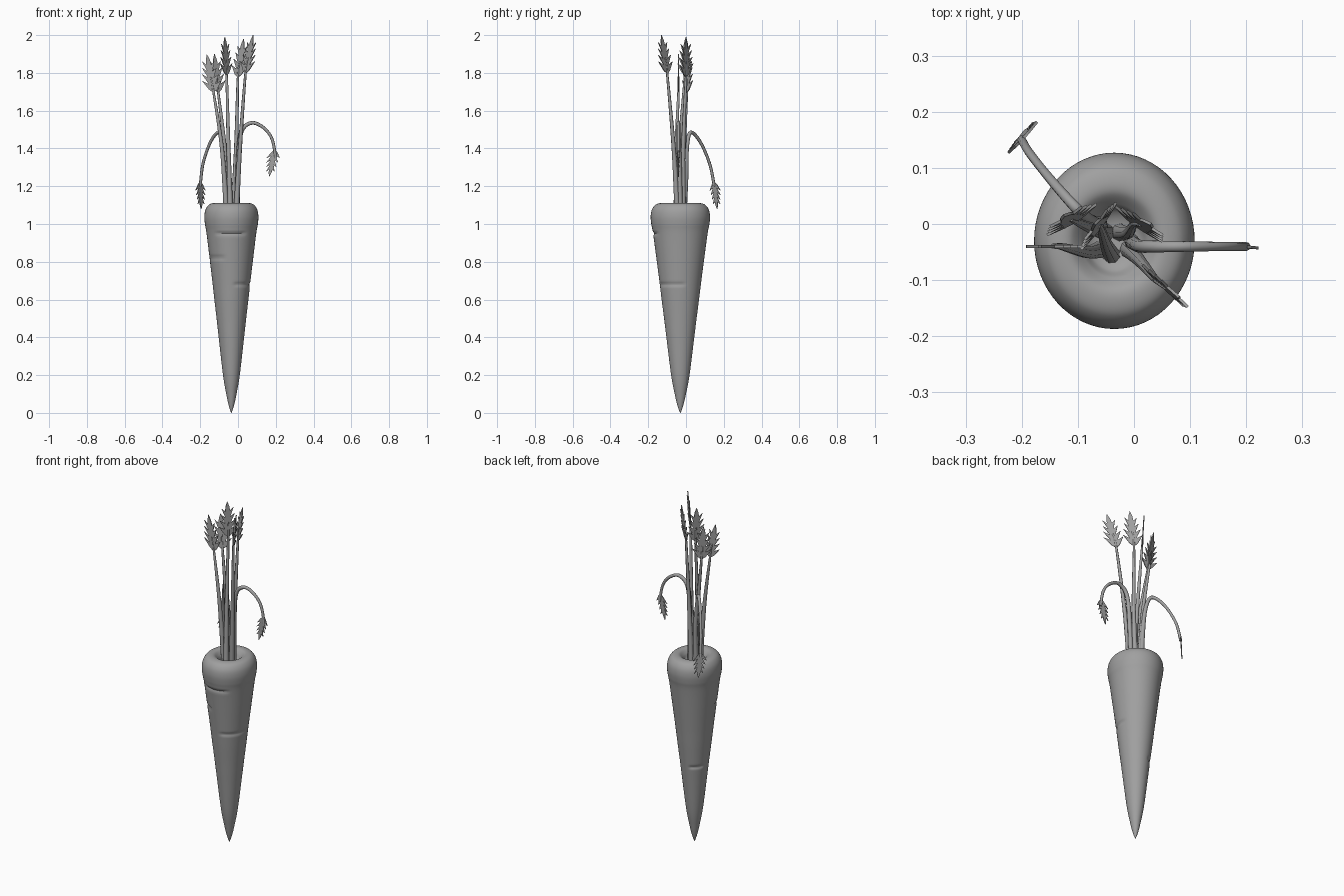
import bpy, bmesh, math
from mathutils import Vector

if "Cube" in bpy.data.objects:
    bpy.data.objects.remove(bpy.data.objects["Cube"])

grey = bpy.data.materials.new("plain_grey")
grey.use_nodes = True
grey.diffuse_color = (0.35, 0.35, 0.35, 1)
grey.node_tree.nodes["Principled BSDF"].inputs["Base Color"].default_value = grey.diffuse_color


def finish(name, bm):
    mesh = bpy.data.meshes.new(name)
    bmesh.ops.recalc_face_normals(bm, faces=bm.faces)
    bm.to_mesh(mesh)
    bm.free()
    mesh.materials.append(grey)
    obj = bpy.data.objects.new(name, mesh)
    bpy.context.collection.objects.link(obj)
    return obj


def select(obj):
    bpy.ops.object.select_all(action='DESELECT')
    obj.select_set(True)
    bpy.context.view_layer.objects.active = obj


def spline(pts, steps):
    """Smooth path through the points."""
    pts = [Vector(p) for p in pts]
    ext = [pts[0]] + pts + [pts[-1]]
    out = []
    for a, b, c, d in zip(ext, ext[1:], ext[2:], ext[3:]):
        for k in range(steps):
            t = k / steps
            out.append(0.5 * (2 * b + (c - a) * t + (2 * a - 5 * b + 4 * c - d) * t * t
                              + (3 * b - a - 3 * c + d) * t ** 3))
    return out + [pts[-1]]


# Root: tapered lathe with a dimpled crown and partial creases
CENTRE = Vector((-0.035, -0.03, 0))
RX, RY, SIDES = 0.143, 0.157, 64
PROFILE = [(0.01, 0), (0.1, 0.04), (0.19, 0.1), (0.31, 0.2), (0.47, 0.4), (0.54, 0.49),
           (0.63, 0.6), (0.7, 0.69), (0.8, 0.81), (0.92, 0.95), (0.98, 1.0), (1, 1.04),
           (0.96, 1.075), (0.85, 1.1), (0.7, 1.11), (0.55, 1.108), (0.42, 1.09),
           (0.33, 1.07), (0.2, 1.06), (0.01, 1.058)]
# Each crease: height, middle angle, half spread in degrees
CREASES = [(0.95, -92, 40), (0.82, 215, 40), (0.68, -35, 52), (0.47, 135, 32)]


def crease_depth(z, angle):
    depth = 0
    for height, middle, spread in CREASES:
        off = abs((math.degrees(angle) - middle + 180) % 360 - 180) / spread
        if off < 1:
            depth += 0.04 * min(1, 4 * (1 - off)) * math.exp(-((z - height) / 0.008) ** 2)
    return depth


bm = bmesh.new()
rings = []
for r, z in spline(PROFILE, 12):
    ring = []
    for i in range(SIDES):
        a = 2 * math.pi * i / SIDES
        s = r - (crease_depth(z, a) if z < 1 and r > 0.45 else 0)
        ring.append(bm.verts.new(CENTRE + Vector((RX * s * math.cos(a), RY * s * math.sin(a), z))))
    rings.append(ring)
for low, high in zip(rings, rings[1:]):
    for i in range(SIDES):
        j = (i + 1) % SIDES
        bm.faces.new((low[i], low[j], high[j], high[i]))
bm.faces.new(rings[0])
bm.faces.new(rings[-1])
root = finish("root", bm)
select(root)
bpy.ops.object.shade_smooth_by_angle(angle=math.radians(50))


# Stem: round tapering tube along a path
def stem(name, pts, thick=0.015, thin=0.006):
    curve = bpy.data.curves.new(name, 'CURVE')
    curve.dimensions = '3D'
    curve.bevel_depth = 1
    curve.bevel_resolution = 2
    curve.use_fill_caps = True
    path = spline(pts, 6)
    line = curve.splines.new('POLY')
    line.points.add(len(path) - 1)
    for i, (point, co) in enumerate(zip(line.points, path)):
        point.co = (*co, 1)
        point.radius = thick + (thin - thick) * min(1, 1.4 * i / len(path))
    curve.materials.append(grey)
    obj = bpy.data.objects.new(name, curve)
    bpy.context.collection.objects.link(obj)
    select(obj)
    bpy.ops.object.convert(target='MESH')
    bpy.ops.object.shade_smooth_by_angle(angle=math.radians(50))


# Leaf: thin barbed plate from base to tip, spread along a width direction
def leaf(name, base, tip, across, width):
    base, axis = Vector(base), Vector(tip) - Vector(base)
    across = Vector((*across, 0)).normalized() * width
    half = [(0.12, 0)]
    for i in range(4):
        t = 0.06 + 0.17 * i
        half += [(0.42 - 0.04 * i, t), (1 - 0.12 * i, t + 0.24), (0.38 - 0.04 * i, t + 0.15)]
    half.append((0.2, 0.85))
    outline = half + [(0, 1)] + [(-w, t) for w, t in reversed(half)]
    bm = bmesh.new()
    bm.faces.new([bm.verts.new(base + across * w + axis * t) for w, t in outline])
    obj = finish(name, bm)
    solid = obj.modifiers.new("thickness", 'SOLIDIFY')
    solid.thickness = 0.005
    solid.offset = 0


# Upright shoots: stem foot, middle, leaf base, leaf tip, leaf width direction
UPRIGHT = {
    "left_outer": ((-0.06, -0.045, 1.05), (-0.085, -0.05, 1.4), (-0.13, -0.04, 1.7), (-0.165, -0.04, 1.9), (1, 0)),
    "left_inner": ((-0.05, -0.015, 1.05), (-0.07, -0.01, 1.4), (-0.105, 0.005, 1.7), (-0.125, 0.015, 1.9), (0.8, 0.5)),
    "middle": ((-0.04, -0.055, 1.05), (-0.05, -0.035, 1.4), (-0.06, -0.005, 1.79), (-0.07, 0.0, 1.99), (0.6, 0.8)),
    "right_inner": ((-0.025, -0.015, 1.05), (-0.01, -0.015, 1.4), (0.0, 0.0, 1.78), (0.03, 0.0, 1.98), (0.8, -0.6)),
    "right_outer": ((-0.01, -0.045, 1.05), (0.01, -0.065, 1.4), (0.04, -0.1, 1.8), (0.08, -0.13, 2.0), (1, -1)),
}
for name, (foot, middle, base, tip, across) in UPRIGHT.items():
    stem(name + "_stem", [foot, middle, base, Vector(base).lerp(Vector(tip), 0.4)], 0.016, 0.005)
    leaf(name + "_leaf", base, tip, across, 0.052)

# Drooping shoots
stem("left_drooping_stem", [(-0.06, -0.01, 1.05), (-0.06, 0.0, 1.25), (-0.075, 0.005, 1.41),
                            (-0.1, 0.025, 1.485), (-0.145, 0.075, 1.435), (-0.185, 0.125, 1.32),
                            (-0.2, 0.15, 1.2)], 0.014, 0.008)
leaf("left_drooping_leaf", (-0.2, 0.15, 1.22), (-0.195, 0.165, 1.08), (0.68, 0.73), 0.038)
stem("right_drooping_stem", [(-0.005, -0.03, 1.05), (0.0, -0.035, 1.3), (0.015, -0.04, 1.48),
                             (0.07, -0.04, 1.535), (0.135, -0.04, 1.51), (0.18, -0.04, 1.45),
                             (0.2, -0.04, 1.35)], 0.014, 0.008)
leaf("right_drooping_leaf", (0.195, -0.04, 1.39), (0.165, -0.04, 1.25), (1, -0.08), 0.036)
